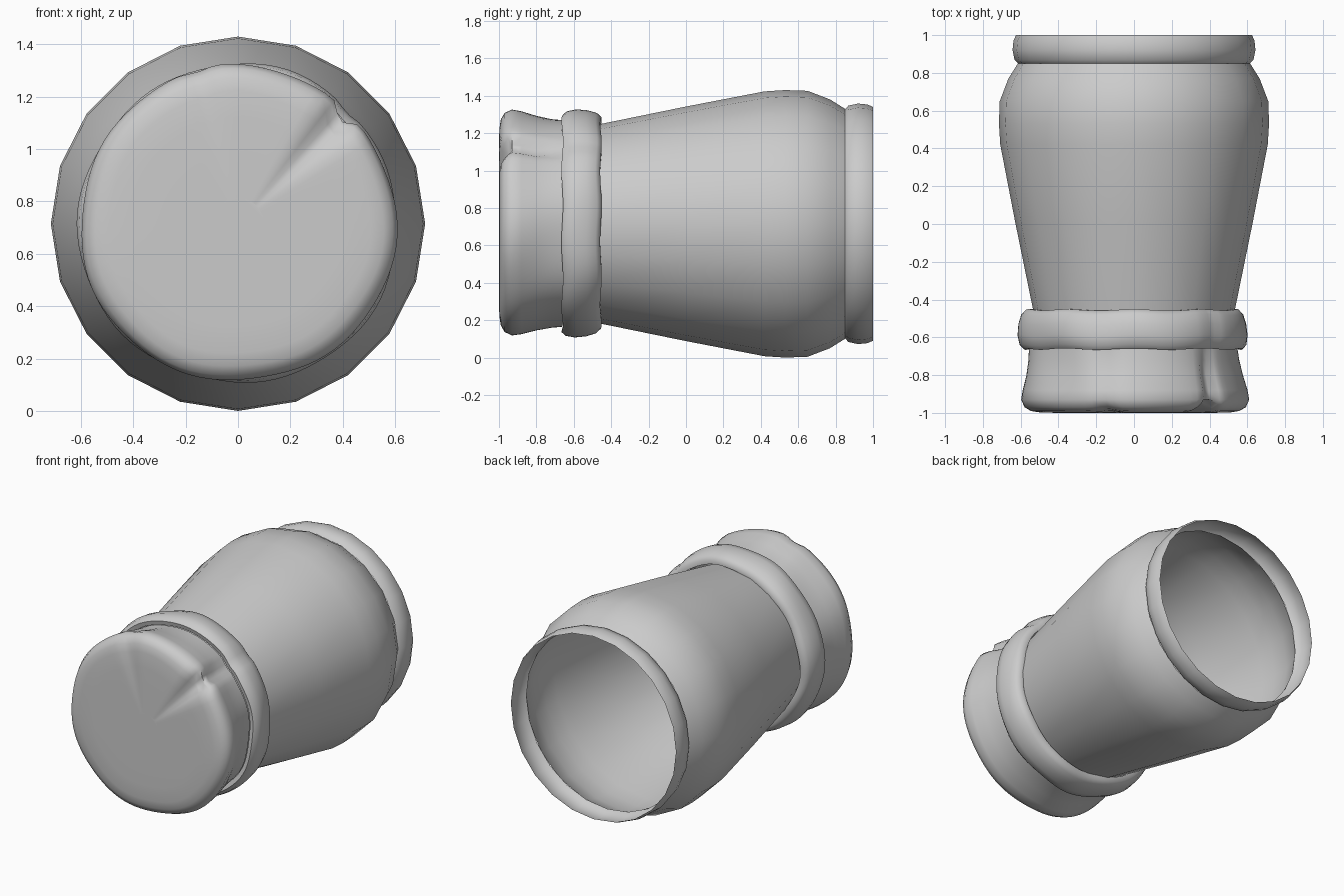
import bpy, bmesh, math

if "Cube" in bpy.data.objects:
    bpy.data.objects.remove(bpy.data.objects["Cube"])

CZ = 0.715  # height of the lying jar's axis


def bump(x, width):
    return math.exp(-(x / width) ** 2)


def lathe(name, profile, sides, deform=None, close_start=False, angle=40):
    """Spin (y, radius) pairs around the y axis; deform(y, r, a) adjusts points."""
    bm = bmesh.new()
    rings = []
    for y, r in profile:
        ring = []
        for i in range(sides):
            a = 2 * math.pi * i / sides
            yy, rr = deform(y, r, a) if deform else (y, r)
            ring.append(bm.verts.new((rr * math.cos(a), yy, CZ + rr * math.sin(a))))
        rings.append(ring)
    for r0, r1 in zip(rings, rings[1:]):
        for i in range(sides):
            j = (i + 1) % sides
            bm.faces.new((r0[i], r1[i], r1[j], r0[j]))
    if close_start:
        bm.faces.new(rings[0])
    mesh = bpy.data.meshes.new(name)
    bm.to_mesh(mesh)
    bm.free()
    obj = bpy.data.objects.new(name, mesh)
    bpy.context.collection.objects.link(obj)
    bpy.ops.object.select_all(action='DESELECT')
    obj.select_set(True)
    bpy.context.view_layer.objects.active = obj
    bpy.ops.object.shade_smooth_by_angle(angle=math.radians(angle))
    return obj


# Cloth: slight waviness, one deep pleat and a small tuck near the top
def wrinkle(y, r, a):
    deg = math.degrees(a)
    edge = min(1, r / 0.5)
    r += edge * (0.006 * math.sin(3 * a + 4 * y) + 0.004 * math.sin(7 * a - 9 * y))
    pleat = bump(deg - 45.5, 4)
    if y < -0.67:
        if r > 0.5:
            r -= 0.05 * pleat * min(1, (-0.62 - y) / 0.2)
            r -= 0.012 * bump(deg - 105, 5)
        if y < -0.96:
            depth = max(0, min(1, (r - 0.2) / 0.3))
            y += 0.05 * depth * bump(deg - 46, 6)
            y += 0.012 * depth * bump(deg - 105, 6)
    else:
        r -= 0.012 * pleat
        y += 0.004 * math.sin(9 * a)
    return y, r


# Open jar body with its neck running under the cloth
lathe("jar_body", [(-0.66, 0.49), (-0.45, 0.535), (0.0, 0.627), (0.42, 0.708), (0.53, 0.715),
                   (0.65, 0.711), (0.77, 0.665), (0.85, 0.615)], 20)

# Rolled rim around the open end
lathe("jar_rim", [(0.85, 0.612), (0.868, 0.632), (0.92, 0.643), (0.97, 0.638),
                  (1.0, 0.625)], 24)

# Cloth cover stretched over the closed end
lathe("cloth_cover", [(-1.0, 0.1), (-1.0, 0.25), (-1.0, 0.4), (-0.998, 0.5),
                      (-0.99, 0.55), (-0.97, 0.585), (-0.93, 0.603), (-0.88, 0.595),
                      (-0.8, 0.573), (-0.72, 0.558), (-0.66, 0.552)],
      90, wrinkle, close_start=True, angle=60)

# Gathered cloth band below the tie line
lathe("cloth_band", [(-0.655, 0.552), (-0.662, 0.58), (-0.64, 0.6), (-0.59, 0.609),
                     (-0.53, 0.603), (-0.48, 0.588), (-0.455, 0.565), (-0.455, 0.535)],
      90, wrinkle, angle=60)
